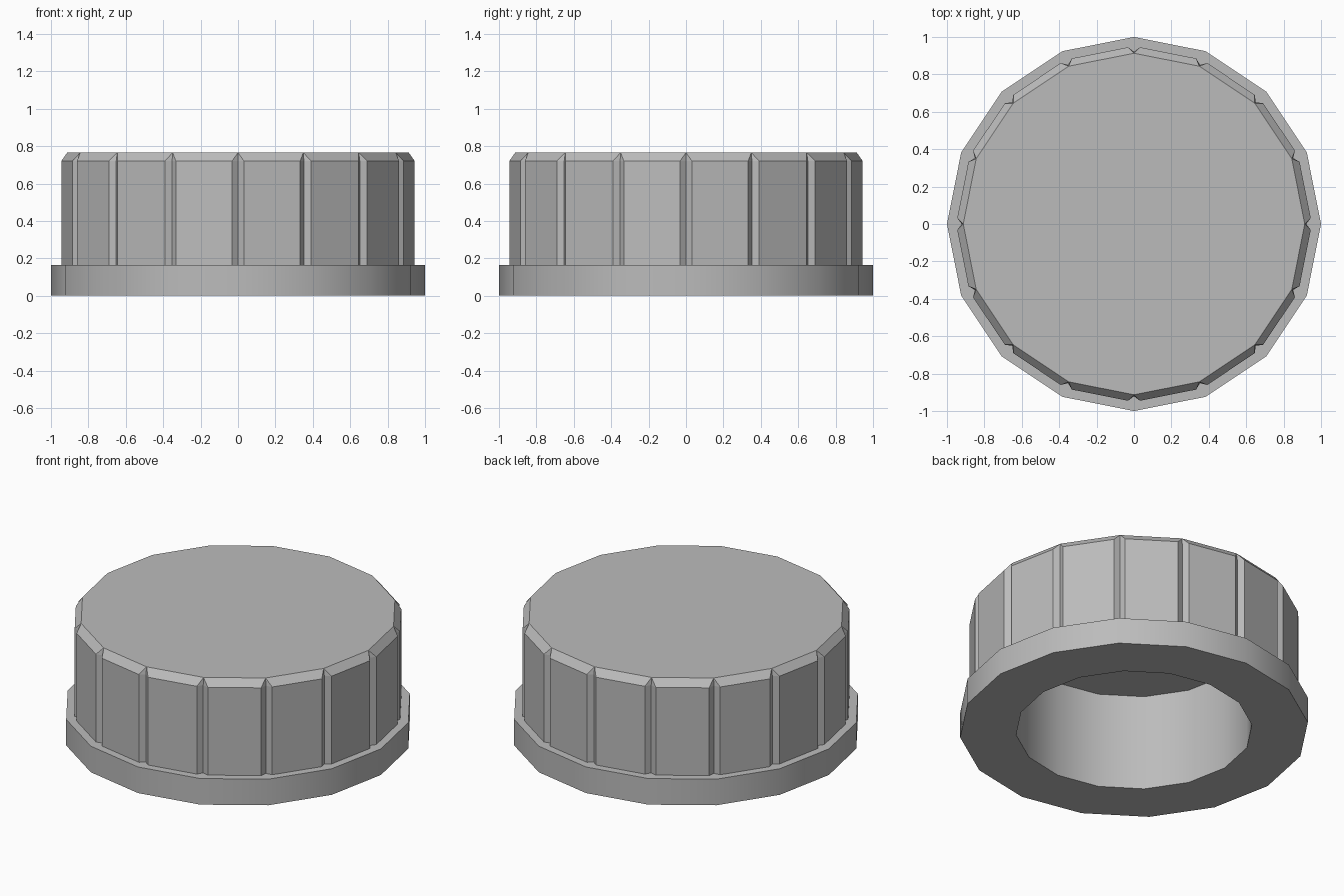
import bpy, bmesh
from math import sin, cos, radians, tau

SIDES = 16
LEDGE, SHOULDER, TOP = 0.165, 0.72, 0.765
HALF_GROOVE = radians(1.95)

cube = bpy.data.objects.get("Cube")
if cube:
    bpy.data.objects.remove(cube, do_unlink=True)

grey = bpy.data.materials.new("grey plastic")
grey.use_nodes = True
colour = (0.5, 0.5, 0.5, 1)
grey.diffuse_color = colour
grey.node_tree.nodes["Principled BSDF"].inputs["Base Color"].default_value = colour


def polar(r, a, z):
    return (r * cos(a), r * sin(a), z)


def finish(bm, name):
    bmesh.ops.recalc_face_normals(bm, faces=bm.faces)
    mesh = bpy.data.meshes.new(name)
    bm.to_mesh(mesh)
    bm.free()
    mesh.materials.append(grey)
    obj = bpy.data.objects.new(name, mesh)
    bpy.context.collection.objects.link(obj)
    return obj


def bridge(bm, lower, upper):
    n = len(lower)
    for i in range(n):
        j = (i + 1) % n
        bm.faces.new((lower[i], lower[j], upper[j], upper[i]))


# Flange and bore: one turned profile from the bore ceiling to the outer ledge
bm = bmesh.new()
profile = [(0.678, 0.61), (0.678, 0), (1, 0), (1, LEDGE), (0.85, LEDGE)]
rings = [[bm.verts.new(polar(r, tau * i / SIDES, z)) for i in range(SIDES)]
         for r, z in profile]
for a, b in zip(rings, rings[1:]):
    bridge(bm, a, b)
bm.faces.new(rings[0])
# Close the shell under the grip so normals are consistent
bm.faces.new(rings[-1])
bmesh.ops.recalc_face_normals(bm, faces=bm.faces)
lid = [f for f in bm.faces if len(f.verts) == SIDES and f.calc_center_median().z < 0.3]
bmesh.ops.delete(bm, geom=lid, context="FACES_ONLY")
flange = finish(bm, "flange_and_bore")
bpy.ops.object.select_all(action="DESELECT")
flange.select_set(True)
bpy.context.view_layer.objects.active = flange
bpy.ops.object.shade_smooth_by_angle(angle=radians(30))

# Grip: flat panels with a V groove at every corner
bm = bmesh.new()


def grooved_ring(z):
    ring = []
    for i in range(SIDES):
        a = tau * i / SIDES
        for r, da in ((0.9455, -HALF_GROOVE), (0.921, 0), (0.9455, HALF_GROOVE)):
            ring.append(bm.verts.new(polar(r, a + da, z)))
    return ring


low, high = grooved_ring(LEDGE), grooved_ring(SHOULDER)
bridge(bm, low, high)
crown = [bm.verts.new(polar(0.913, tau * i / SIDES, TOP)) for i in range(SIDES)]
bm.faces.new(crown)
for i in range(SIDES):
    j = (i + 1) % SIDES
    right, deep, left = high[3 * i:3 * i + 3]
    # Groove ends and the chamfer above each panel
    bm.faces.new((right, deep, crown[i]))
    bm.faces.new((deep, left, crown[i]))
    bm.faces.new((left, high[3 * j], crown[j], crown[i]))
finish(bm, "ribbed_grip")
